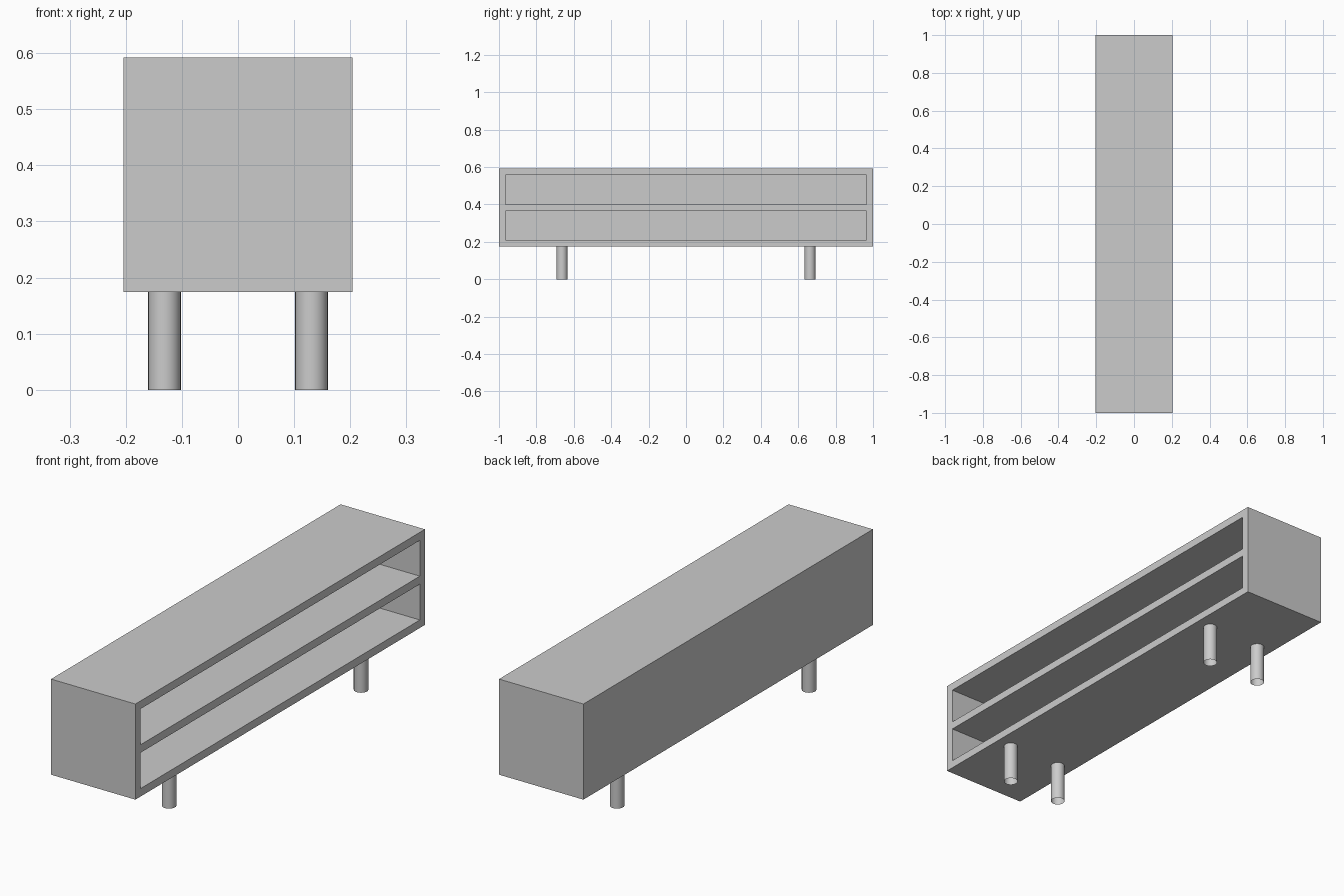
import bpy
import math

if "Cube" in bpy.data.objects:
    bpy.data.objects.remove(bpy.data.objects["Cube"])

WIDTH, DEPTH = 2.0, 0.408          # along y, along x
BOTTOM, TOP = 0.174, 0.592
BOARD = 0.035
LEG_X, LEG_Y, LEG_R = 0.131, 0.663, 0.029


def box(name, x, y, z):
    """Box from (min, max) ranges on each axis."""
    ranges = (x, y, z)
    bpy.ops.mesh.primitive_cube_add(size=1, location=[(a + b) / 2 for a, b in ranges])
    obj = bpy.context.object
    obj.name = name
    obj.scale = [b - a for a, b in ranges]
    bpy.ops.object.transform_apply(location=False, rotation=False, scale=True)
    return obj


# Cabinet body
cabinet = box("cabinet_body", (-DEPTH / 2, DEPTH / 2), (-WIDTH / 2, WIDTH / 2), (BOTTOM, TOP))

# Two long open compartments cut in from the +x side
bay = (TOP - BOTTOM - 3 * BOARD) / 2
for i in range(2):
    z0 = BOTTOM + BOARD + i * (bay + BOARD)
    cutter = box("compartment_cutter",
                 (-DEPTH / 2 + BOARD, DEPTH / 2 + 0.1),
                 (-WIDTH / 2 + BOARD, WIDTH / 2 - BOARD),
                 (z0, z0 + bay))
    cutter.hide_render = True
    mod = cabinet.modifiers.new("compartment", 'BOOLEAN')
    mod.operation = 'DIFFERENCE'
    mod.solver = 'EXACT'
    mod.object = cutter
    bpy.context.view_layer.objects.active = cabinet
    bpy.ops.object.modifier_apply(modifier=mod.name)
    bpy.data.objects.remove(cutter, do_unlink=True)

# Four round tube legs, open at the ends
for sx, side in ((-1, "back"), (1, "front")):
    for sy, end in ((-1, "left"), (1, "right")):
        bpy.ops.mesh.primitive_cylinder_add(
            vertices=32, radius=LEG_R, depth=BOTTOM, end_fill_type='NOTHING',
            location=(sx * LEG_X, sy * LEG_Y, BOTTOM / 2))
        bpy.context.object.name = f"{side}_{end}_leg"
        bpy.ops.object.shade_smooth_by_angle(angle=math.radians(30))
